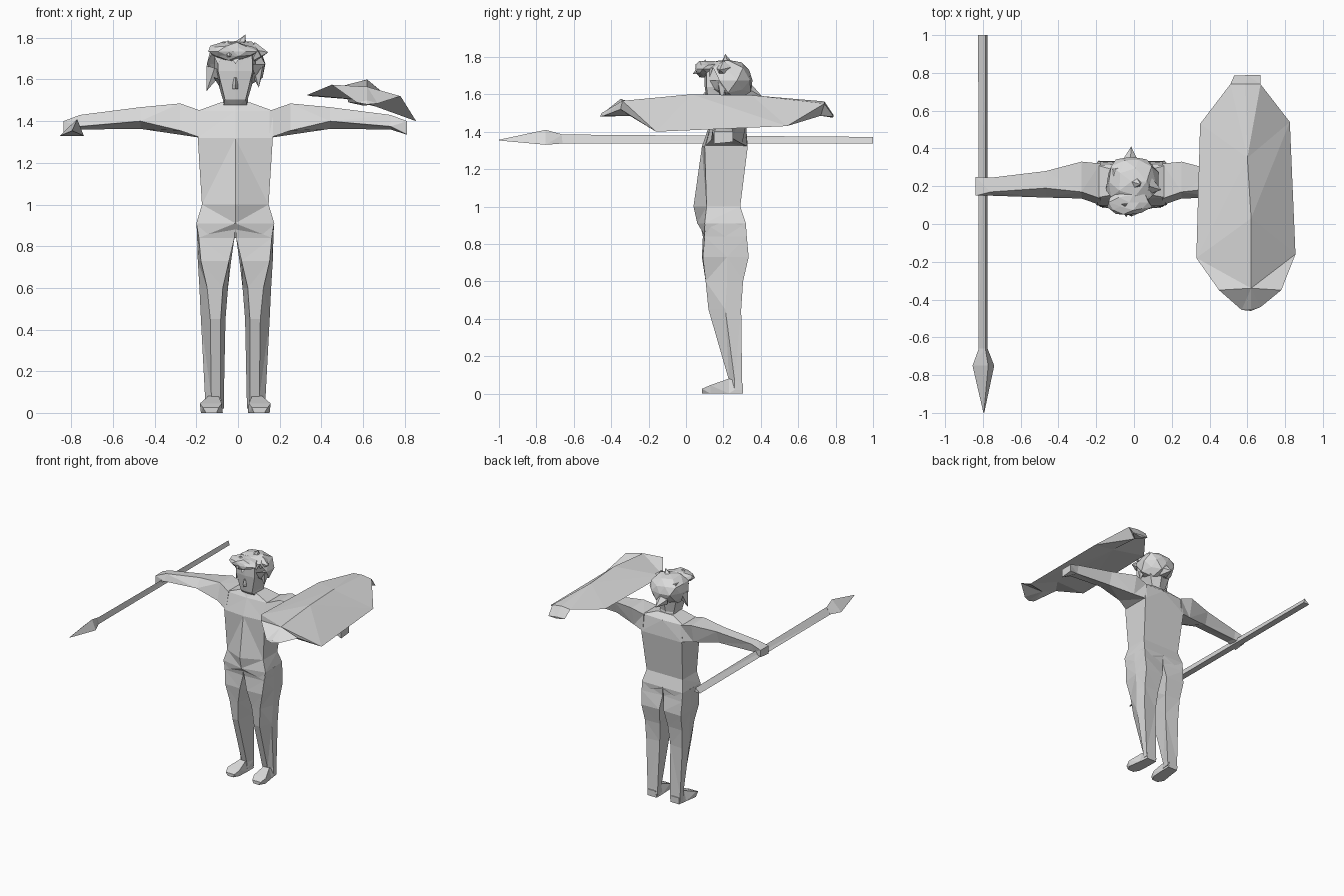
import bpy, bmesh, random
from mathutils import Vector

random.seed(4)
CX = -0.013  # centre line of the figure

clay = bpy.data.materials.new("pale_grey")
clay.diffuse_color = (0.7, 0.7, 0.7, 1)


def finish(name, bm, x=0.0, mirror=False):
    bmesh.ops.recalc_face_normals(bm, faces=bm.faces)
    me = bpy.data.meshes.new(name)
    bm.to_mesh(me)
    bm.free()
    me.materials.append(clay)
    ob = bpy.data.objects.new(name, me)
    ob.location.x = x
    bpy.context.collection.objects.link(ob)
    if mirror:
        ob.modifiers.new("mirror", 'MIRROR')
    return ob


def loft(name, rings, x=0.0, mirror=False):
    """Skin a list of equal-sized closed rings and cap both ends."""
    bm = bmesh.new()
    rows = [[bm.verts.new(p) for p in r] for r in rings]
    n = len(rows[0])
    for a, b in zip(rows, rows[1:]):
        for i in range(n):
            j = (i + 1) % n
            bm.faces.new((a[i], a[j], b[j], b[i]))
    bm.faces.new(rows[0])
    bm.faces.new(rows[-1])
    bmesh.ops.triangulate(bm, faces=bm.faces)
    return finish(name, bm, x, mirror)


def sym(z, half):
    """Full ring at height z from its right half (front centre to back centre)."""
    full = half + [(-a, b) for a, b in reversed(half[1:-1])]
    return [(a, b, z) for a, b in full]


def jagged(name, centre, radii, jitter, subdiv=2, keep=None, stretch=None):
    """Faceted lump with uneven points."""
    bm = bmesh.new()
    bmesh.ops.create_icosphere(bm, subdivisions=subdiv, radius=1)
    for v in bm.verts:
        k = 1 + random.uniform(-jitter, jitter)
        v.co = Vector([c + r * a * k for c, r, a in zip(centre, radii, v.co)])
    if keep:
        gone = [f for f in bm.faces if not keep(f.calc_center_median())]
        bmesh.ops.delete(bm, geom=gone, context='FACES')
    return finish(name, bm)


# Torso: ridge down the front, flat back
loft("torso", [
    sym(0.84, [(0, .11), (.175, .105), (.178, .315), (0, .29)]),
    sym(0.91, [(0, .06), (.187, .10), (.182, .32), (0, .32)]),
    sym(1.00, [(0, .04), (.16, .11), (.16, .29), (0, .29)]),
    sym(1.32, [(0, .085), (.18, .10), (.18, .33), (0, .33)]),
    sym(1.45, [(0, .13), (.18, .14), (.18, .31), (0, .32)]),
    sym(1.49, [(0, .15), (.07, .16), (.07, .28), (0, .28)]),
], CX)

# Head and neck
loft("head", [
    sym(1.46, [(0, .16), (.06, .17), (.06, .27), (0, .28)]),
    sym(1.505, [(0, .12), (.05, .125), (.06, .26), (0, .28)]),
    sym(1.64, [(0, .10), (.083, .11), (.10, .28), (0, .31)]),
    sym(1.75, [(0, .10), (.08, .11), (.10, .29), (0, .31)]),
], CX)
loft("nose", [
    sym(1.555, [(0, .082), (.013, .105), (0, .125)]),
    sym(1.575, [(0, .078), (.013, .105), (0, .125)]),
    sym(1.61, [(0, .098), (.006, .105), (0, .125)]),
], CX)

# Hair: ragged cap open at the face, fringe and loose tufts
jagged("hair_cap", (CX, .225, 1.675), (.14, .145, .115), .12,
       keep=lambda c: c.y > .15 or c.z > 1.70)
jagged("hair_fringe", (-.025, .115, 1.735), (.115, .075, .045), .14)
for i, (base, tip, r) in enumerate([
        ((.0, .22, 1.74), (.035, .21, 1.815), .05),
        ((-.02, .32, 1.62), (-.015, .41, 1.585), .05),
        ((-.11, .2, 1.65), (-.15, .19, 1.545), .045),
        ((.09, .2, 1.66), (.10, .19, 1.56), .04),
        ((.08, .2, 1.73), (.145, .18, 1.73), .05),
        ((-.05, .12, 1.74), (-.04, .035, 1.71), .05)]):
    bm = bmesh.new()
    d = Vector(tip) - Vector(base)
    bmesh.ops.create_cone(bm, segments=5, radius1=r, radius2=0, depth=d.length,
                          cap_ends=True)
    rot = d.to_track_quat('Z', 'Y')
    for v in bm.verts:
        v.co = rot @ v.co + Vector(base) + d / 2
    finish(f"hair_tuft_{i}", bm)

# Legs: narrow front, wider back; mirrored
leg = [
    (.91, [(.0, .075), (.183, .10), (.186, .21), (.18, .32), (.0, .315)]),
    (.84, [(.004, .09), (.175, .10), (.183, .21), (.18, .325), (.004, .31)]),
    (.73, [(.03, .085), (.165, .09), (.18, .22), (.175, .335), (.02, .33)]),
    (.60, [(.06, .105), (.135, .105), (.172, .22), (.165, .305), (.035, .30)]),
    (.45, [(.07, .12), (.12, .12), (.165, .21), (.16, .295), (.047, .285)]),
    (.07, [(.07, .23), (.115, .23), (.145, .26), (.145, .30), (.055, .30)]),
    (.02, [(.065, .23), (.12, .23), (.145, .26), (.145, .303), (.055, .303)]),
]
loft("legs", [[(a, b, z) for a, b in r] for z, r in leg], CX, True)

# Feet, heel to toe; mirrored
foot = [
    (.305, .06, .14, .07, .14, .05),
    (.23, .06, .15, .08, .13, .08),
    (.13, .065, .165, .065, .17, .045),
    (.085, .09, .14, .08, .155, .025),
]
loft("feet", [[(b0, y, 0), (b1, y, 0), (t1, y, h), (t0, y, h)]
              for y, b0, b1, t0, t1, h in foot], CX, True)

# Arms, shoulder to hand; mirrored
arm = [
    (.165, [(.10, 1.32), (.135, 1.45), (.32, 1.45), (.33, 1.32)]),
    (.265, [(.135, 1.355), (.17, 1.485), (.33, 1.48), (.30, 1.335)]),
    (.455, [(.14, 1.40), (.19, 1.467), (.28, 1.462), (.25, 1.363)]),
    (.745, [(.15, 1.375), (.17, 1.43), (.245, 1.425), (.23, 1.36)]),
    (.825, [(.15, 1.335), (.15, 1.40), (.25, 1.40), (.25, 1.345)]),
]
loft("arms", [[(x, y, z) for y, z in r] for x, r in arm], CX, True)

# Spear: three-sided shaft and head
def tri(y, x0, x1, xt, z0, z1):
    return [(x0, y, z0), (x1, y, z0), (xt, y, z1)]


loft("spear_shaft", [tri(1, -.825, -.775, -.785, 1.337, 1.372),
                     tri(-.68, -.822, -.775, -.785, 1.337, 1.385)])
loft("spear_head", [tri(-.66, -.822, -.775, -.787, 1.337, 1.385),
                    tri(-.75, -.855, -.74, -.772, 1.33, 1.41),
                    tri(-1, -.797, -.793, -.795, 1.353, 1.357)])

# Shield: tilted, domed oval; rings are left rim, crown, right rim, underside
loft("shield", [
    [(.57, -.455, 1.49), (.62, -.45, 1.50), (.67, -.44, 1.485), (.62, -.46, 1.48)],
    [(.45, -.35, 1.575), (.62, -.34, 1.565), (.78, -.35, 1.52), (.62, -.30, 1.485)],
    [(.33, -.18, 1.525), (.62, .03, 1.60), (.855, -.16, 1.40), (.61, -.14, 1.50)],
    [(.35, .53, 1.52), (.60, .35, 1.595), (.825, .54, 1.43), (.60, .48, 1.50)],
    [(.51, .74, 1.555), (.59, .74, 1.562), (.67, .74, 1.55), (.60, .72, 1.485)],
    [(.53, .785, 1.49), (.60, .788, 1.49), (.67, .79, 1.48), (.60, .785, 1.475)],
])
